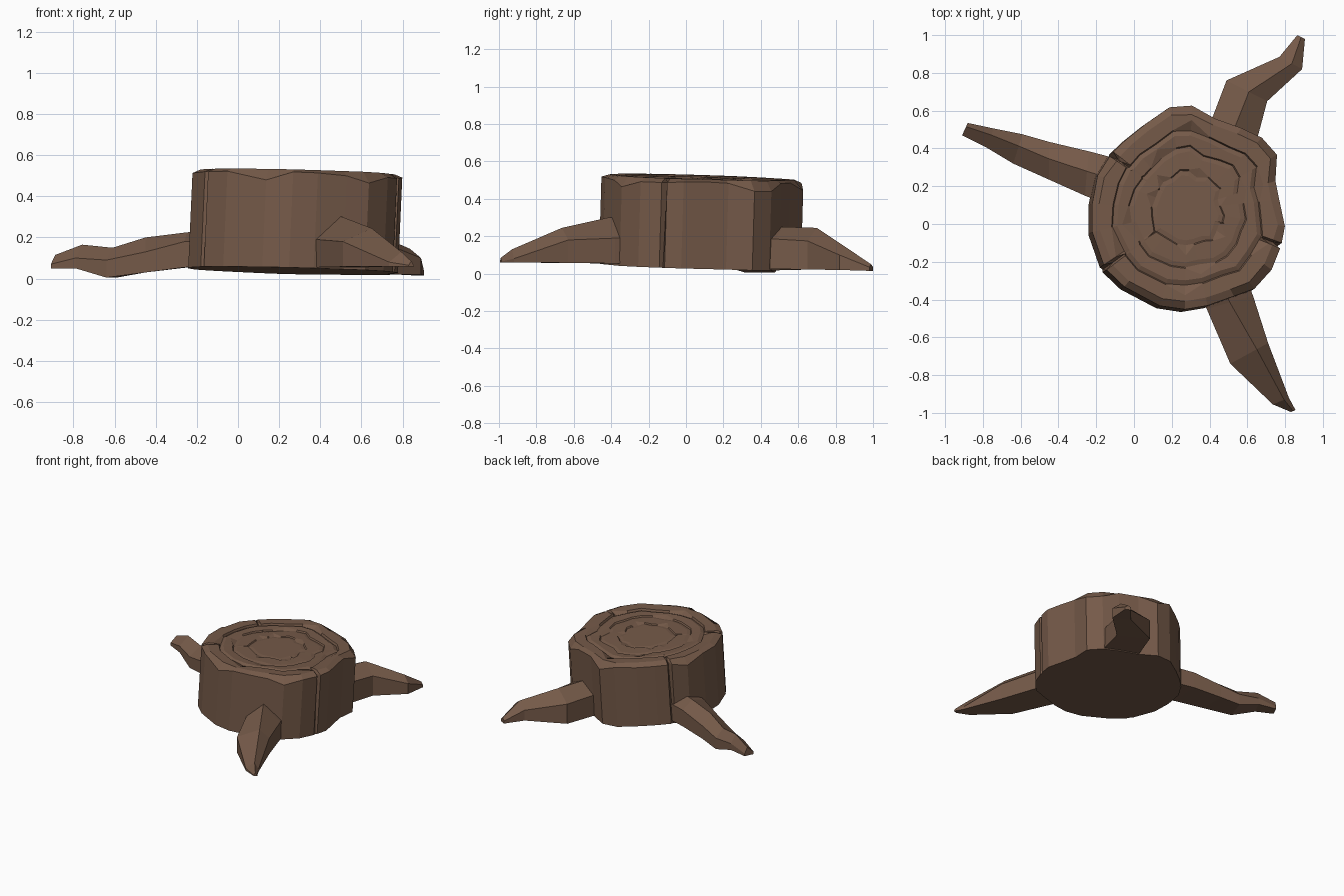
import bpy, bmesh, random
from mathutils import Vector

random.seed(4)
cube = bpy.data.objects.get("Cube")
if cube:
    bpy.data.objects.remove(cube)

# Single bark colour
bark = bpy.data.materials.new("brown bark")
bark.use_nodes = True
colour = (0.178, 0.102, 0.066, 1)
bark.diffuse_color = colour
bark.node_tree.nodes["Principled BSDF"].inputs["Base Color"].default_value = colour


def loft(name, sections):
    """Skin a list of equal-length closed sections and cap both ends."""
    bm = bmesh.new()
    rings = [[bm.verts.new(p) for p in section] for section in sections]
    for lower, upper in zip(rings, rings[1:]):
        for i in range(len(lower)):
            j = (i + 1) % len(lower)
            bm.faces.new((lower[i], lower[j], upper[j], upper[i]))
    bm.faces.new(rings[0][::-1])
    bm.faces.new(rings[-1])
    bmesh.ops.recalc_face_normals(bm, faces=bm.faces)
    mesh = bpy.data.meshes.new(name)
    bm.to_mesh(mesh)
    bm.free()
    mesh.materials.append(bark)
    obj = bpy.data.objects.new(name, mesh)
    bpy.context.collection.objects.link(obj)
    return obj


# Trunk outline, counter-clockwise; the cracked corners become splits in the bark
outline = [(.79, -.02), (.76, .12), (.74, .22), (.75, .36), (.67, .45), (.56, .5),
           (.42, .55), (.3, .62), (.18, .61), (.05, .52), (-.05, .44), (-.13, .36),
           (-.2, .25), (-.23, .1), (-.23, -.05), (-.16, -.24), (-.06, -.34),
           (.13, -.44), (.26, -.46), (.38, -.44), (.52, -.39), (.63, -.35),
           (.72, -.25), (.77, -.12)]
cracked = {11, 15, 23}
low_rim = {3, 4, 7, 12, 17, 21}
centre = Vector((.27, .07))

points, crack_ids, dips = [], set(), []
for i, p in enumerate(outline):
    p = Vector(p)
    rim_dip = .055 if i in low_rim else random.uniform(.012, .025)
    if i in cracked:
        along = (Vector(outline[(i + 1) % len(outline)]) - Vector(outline[i - 1])).normalized()
        crack_ids.add(len(points) + 1)
        points += [p - along * .018, p, p + along * .012]
        dips += [rim_dip] * 3
    else:
        points.append(p)
        dips.append(rim_dip)


def lean(p, height):
    """Place a trunk point on the slightly tilted base frame."""
    z = .047 - .025 * p.x - .03 * p.y + height
    return (p.x - .012 + .045 * height, p.y - .006 + .03 * height, z)


def trunk_ring(scale, height, jitter=None, dip=0, crack_in=0, crack_drop=0):
    ring = []
    for i, p in enumerate(points):
        k = scale + (jitter[i] if jitter else 0)
        z = height - dips[i] * dip
        if i in crack_ids:
            k -= crack_in
            z -= crack_drop
        ring.append(lean(centre + (p - centre) * k, z))
    return ring


def wobble(amount):
    return [random.uniform(-amount, amount) for _ in points]


# Trunk side and rounded rim
top = .478
crest = wobble(.012)
sections = [trunk_ring(1, 0, crack_in=.015),
            trunk_ring(1, top, dip=1, crack_in=.09),
            trunk_ring(.92, top, crest, crack_in=.03, crack_drop=.04)]

# Growth rings: shallow irregular steps with wedge-shaped nicks
for scale, edge, floor, nick_step in ((.78, .002, .018, 5), (.6, .01, .02, 7), (.38, .012, .02, 4)):
    shape = wobble(.02)
    nicked = [s + (.09 if i % nick_step == 2 else 0) for i, s in enumerate(shape)]
    sections.append(trunk_ring(scale, top - edge, nicked))
    sections.append(trunk_ring(scale - .012, top - floor, shape))
    sections.append(trunk_ring(scale - .06, top - edge - .004, shape))
loft("trunk", sections)

# Roots: left edge, right edge, ridge position across, then shoulder, ridge and floor heights
roots = {
    "right_root": [((-.03, .33), (-.08, .08), .45, .19, .24, .06),
                   ((-.24, .385), (-.26, .15), .45, .18, .225, .055),
                   ((-.45, .435), (-.45, .235), .45, .13, .2, .03),
                   ((-.59, .475), (-.64, .32), .4, .09, .15, .005),
                   ((-.74, .505), (-.79, .41), .35, .1, .165, .05),
                   ((-.88, .535), (-.91, .47), .3, .07, .115, .05)],
    "front_root": [((.58, -.25), (.31, -.29), .5, .19, .31, .055),
                   ((.63, -.38), (.385, -.45), .5, .19, .3, .055),
                   ((.71, -.63), (.51, -.74), .3, .18, .245, .058),
                   ((.82, -.92), (.735, -.955), .3, .08, .13, .06),
                   ((.855, -.985), (.83, -.995), .5, .065, .085, .06)],
    "back_root": [((.35, .4), (.61, .32), .5, .185, .25, .03),
                  ((.41, .55), (.66, .48), .5, .185, .25, .025),
                  ((.49, .76), (.705, .65), .55, .175, .245, .022),
                  ((.77, .885), (.89, .82), .55, .1, .145, .02),
                  ((.865, 1), (.905, .98), .5, .035, .05, .015)],
}


def root_section(a, b, t, shoulder, ridge, floor):
    a, b = Vector(a), Vector(b)
    crown = a.lerp(b, t)
    return [(*a, floor), (*b, floor), (*b, shoulder), (*crown, ridge), (*a, shoulder)]


for name, rows in roots.items():
    loft(name, [root_section(*row) for row in rows])
